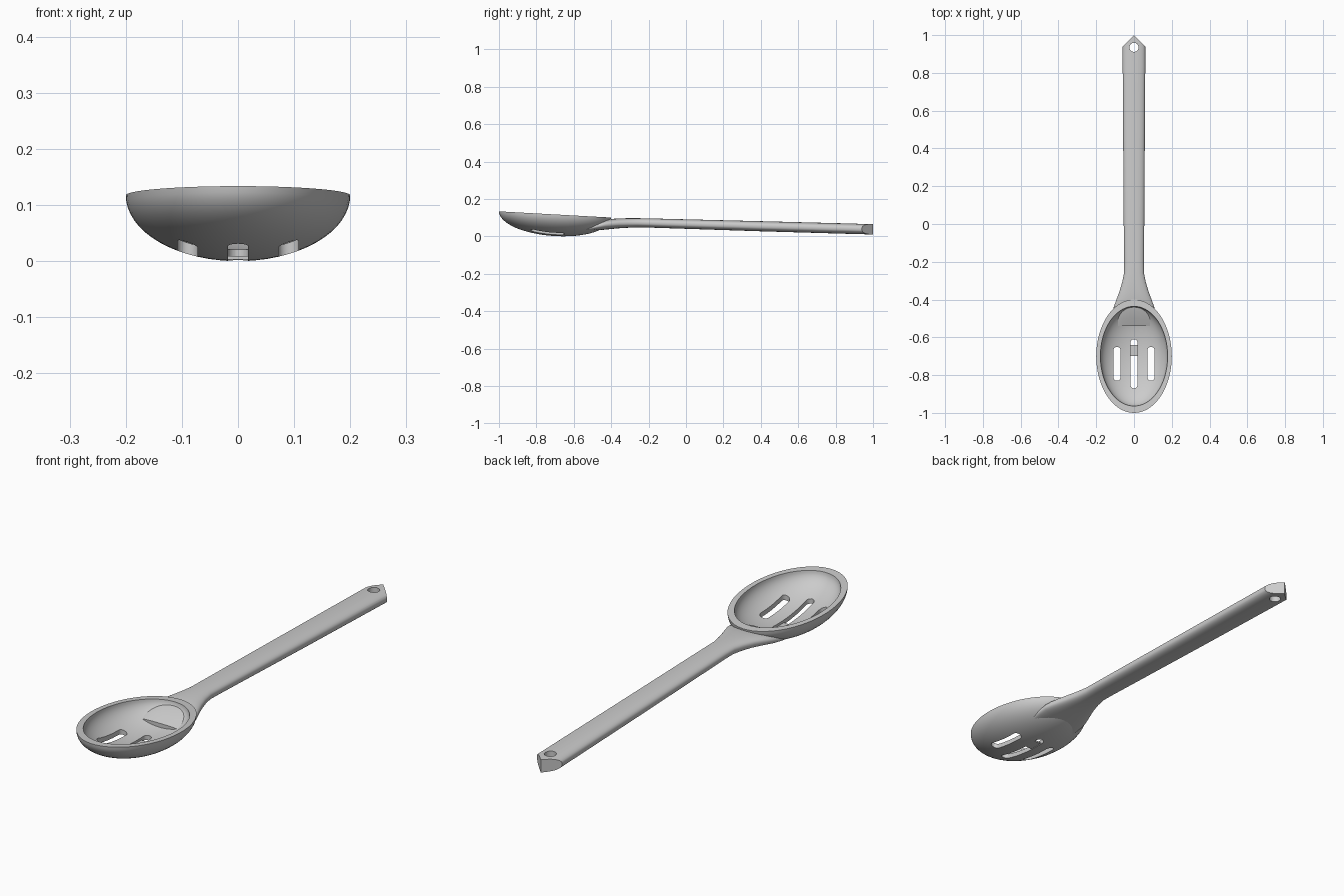
import bpy, bmesh, math
from mathutils import Vector

if "Cube" in bpy.data.objects:
    bpy.data.objects.remove(bpy.data.objects["Cube"])

grey = bpy.data.materials.new("light grey")
grey.diffuse_color = (0.6, 0.6, 0.6, 1)
grey.use_nodes = True
grey.node_tree.nodes["Principled BSDF"].inputs["Base Color"].default_value = grey.diffuse_color


def make_object(name, bm):
    bmesh.ops.recalc_face_normals(bm, faces=bm.faces[:])
    me = bpy.data.meshes.new(name)
    bm.to_mesh(me)
    bm.free()
    ob = bpy.data.objects.new(name, me)
    bpy.context.collection.objects.link(ob)
    me.materials.append(grey)
    return ob


def skin(bm, rings):
    for a, b in zip(rings, rings[1:]):
        n = max(len(a), len(b))
        for i in range(n):
            j = (i + 1) % n
            if len(b) == 1:
                bm.faces.new((a[i], a[j], b[0]))
            elif len(a) == 1:
                bm.faces.new((a[0], b[j], b[i]))
            else:
                bm.faces.new((a[i], a[j], b[j], b[i]))


def prism(name, outline, z0, z1):
    bm = bmesh.new()
    rings = [[bm.verts.new((x, y, z)) for x, y in outline] for z in (z0, z1)]
    skin(bm, rings)
    bm.faces.new(rings[0])
    bm.faces.new(rings[1])
    return make_object(name, bm)


def stadium(x, y0, y1, r, n=12):
    pts = []
    for cy, start in ((y1 - r, 0), (y0 + r, math.pi)):
        for i in range(n + 1):
            a = start + math.pi * i / n
            pts.append((x + r * math.cos(a), cy + r * math.sin(a)))
    return pts


def cut(ob, cutter):
    cutter.hide_render = True
    mod = ob.modifiers.new("cut", 'BOOLEAN')
    mod.operation, mod.solver, mod.object = 'DIFFERENCE', 'EXACT', cutter
    bpy.context.view_layer.objects.active = ob
    bpy.ops.object.modifier_apply(modifier=mod.name)
    bpy.data.objects.remove(cutter)


def smooth(ob):
    bpy.ops.object.select_all(action='DESELECT')
    ob.select_set(True)
    bpy.context.view_layer.objects.active = ob
    bpy.ops.object.shade_smooth_by_angle(angle=math.radians(32))


# Bowl: outer and inner half ellipsoids joined by a flat, tilted rim
bm = bmesh.new()
SEG, STEPS = 72, 16


def shell_ring(rx, ry, depth, t):
    c, s = math.cos(t), math.sin(t)
    count = 1 if c < 1e-6 else SEG
    ring = []
    for i in range(count):
        a = 2 * math.pi * i / SEG
        x, y = rx * c * math.cos(a), ry * c * math.sin(a)
        ring.append(bm.verts.new((x, y - 0.7, 0.117 - 0.055 * y - depth * s)))
    return ring


angles = [math.pi / 2 * i / STEPS for i in range(STEPS + 1)]
outer = [shell_ring(0.2, 0.3, 0.116, t) for t in reversed(angles)]
inner = [shell_ring(0.178, 0.264, 0.097, t) for t in angles]
skin(bm, outer + inner)
bowl = make_object("bowl", bm)

# Three slots through the bowl floor
for x, y0, y1 in ((-0.09, -0.83, -0.65), (0, -0.87, -0.61), (0.09, -0.83, -0.65)):
    cut(bowl, prism("slot_cutter", stadium(x, y0, y1, 0.018), -0.1, 0.1))
smooth(bowl)

# Small bridge across the middle slot
bridge = prism("slot_bridge", [(-0.019, -0.7), (0.019, -0.7), (0.019, -0.64), (-0.019, -0.64)],
               0.003, 0.009)

# Handle: rounded sections of (y, half width, bottom, top)
stations = [(-0.54, 0.112, 0.026, 0.049), (-0.50, 0.114, 0.029, 0.066),
            (-0.46, 0.113, 0.033, 0.081), (-0.43, 0.104, 0.036, 0.089),
            (-0.40, 0.093, 0.039, 0.093), (-0.36, 0.078, 0.043, 0.096),
            (-0.31, 0.063, 0.046, 0.097), (-0.26, 0.053, 0.048, 0.097),
            (-0.20, 0.053, 0.047, 0.096), (0.4, 0.057, 0.027, 0.081),
            (1.02, 0.061, 0.009, 0.065)]
bm = bmesh.new()
rings = []
for y, w, lo, hi in stations:
    ring = []
    for i in range(40):
        c, s = math.cos(math.pi * i / 20), math.sin(math.pi * i / 20)
        px = math.copysign(abs(c) ** 0.8, c) * w
        pz = math.copysign(abs(s) ** 0.8, s) * (hi - lo) / 2
        ring.append(bm.verts.new((px, y, (hi + lo) / 2 + pz)))
    rings.append(ring)
skin(bm, rings)
bm.faces.new(rings[0])
bm.faces.new(rings[-1])
handle = make_object("handle", bm)

# Pointed handle end and hanging hole
for side in (-1, 1):
    cut(handle, prism("point_cutter", [(0, 1), (side * 0.12, 0.88), (side * 0.12, 1.1),
                                       (-side * 0.1, 1.1)], -0.1, 0.2))
hole = [(0.024 * math.cos(math.pi * i / 16), 0.935 + 0.024 * math.sin(math.pi * i / 16))
        for i in range(32)]
cut(handle, prism("hole_cutter", hole, -0.1, 0.2))
smooth(handle)
